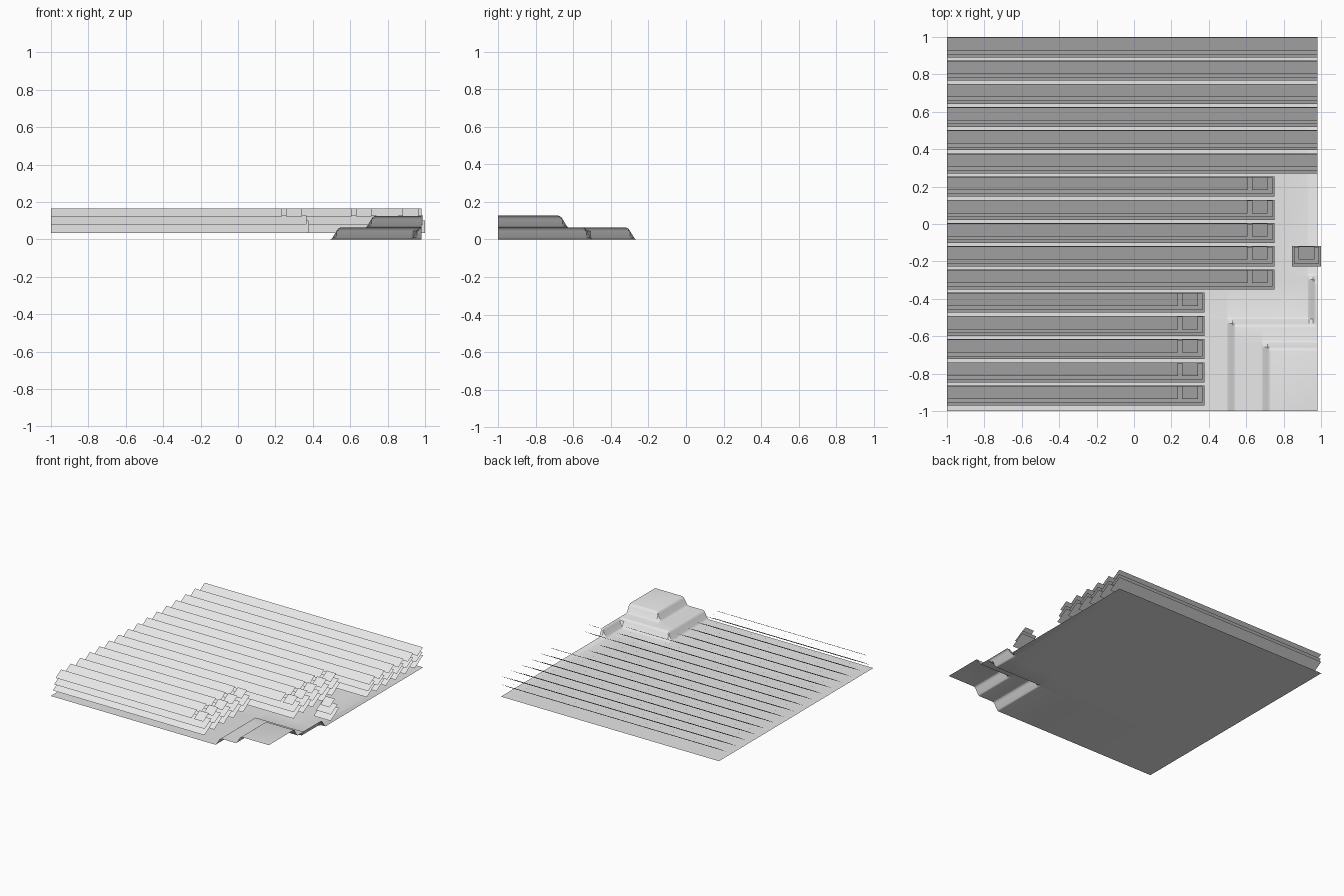
import bpy, bmesh, math

if "Cube" in bpy.data.objects:
    bpy.data.objects.remove(bpy.data.objects["Cube"])


def material(name, rgb):
    m = bpy.data.materials.new(name)
    m.diffuse_color = (*rgb, 1)
    m.use_nodes = True
    m.node_tree.nodes["Principled BSDF"].inputs["Base Color"].default_value = m.diffuse_color
    return m


GREY = material("plain grey", (0.8, 0.8, 0.8))


def finish(name, bm):
    mesh = bpy.data.meshes.new(name)
    bm.to_mesh(mesh)
    bm.free()
    mesh.materials.append(GREY)
    ob = bpy.data.objects.new(name, mesh)
    bpy.context.collection.objects.link(ob)
    return ob


# Ground: one thin sheet with two rounded terraces and a side bank
SLOPE = [(0, 0), (.005, .002), (.011, .008), (.033, .045),
         (.041, .056), (.048, .061), (.055, .063)]


def rise(d):
    for (a, p), (b, q) in zip(SLOPE, SLOPE[1:]):
        if d <= b:
            return p + (q - p) * max(0, d - a) / (b - a)
    return SLOPE[-1][1]


LOW, HIGH, BANK = (.494, -.498), (.68, -.624), (.925, -.265)


def height(x, y):
    low, high, bank = (rise(min(x - cx, cy - y)) for cx, cy in (LOW, HIGH, BANK))
    return max(low, bank) + high


corners = (LOW, HIGH, BANK)
xs = sorted({-1, .98} | {round(c[0] + s[0], 4) for c in corners for s in SLOPE})
ys = sorted({-1, 1} | {round(c[1] - s[0], 4) for c in corners for s in SLOPE})
bm = bmesh.new()
grid = [[bm.verts.new((x, y, height(x, y))) for x in xs] for y in ys]
for r0, r1 in zip(grid, grid[1:]):
    for i in range(len(xs) - 1):
        bm.faces.new((r0[i], r0[i + 1], r1[i + 1], r1[i]))
ground = finish("ground_terraces", bm)
bpy.context.view_layer.objects.active = ground
ground.select_set(True)
bpy.ops.object.shade_smooth_by_angle(angle=math.radians(32))


# Sloped sheets: three stacked layers per row, facing the front
def sheet(bm, x0, x1, y_back, layer):
    front, back, z0, z1 = layer
    bm.faces.new([bm.verts.new(p) for p in (
        (x0, y_back - front, z0), (x1, y_back - front, z0),
        (x1, y_back - back, z1), (x0, y_back - back, z1))])


# front offset, back offset, low z, high z
BOTTOM = (.107, 0, .034, .100)
MIDDLE = (.092, .004, .078, .128)
TOP = (.072, .002, .123, .166)


def panel_row(name, y, x0, x1, capped, inset_left=0):
    bm = bmesh.new()
    sheet(bm, x0, x1, y, BOTTOM)
    sheet(bm, x0 + inset_left, x1 - (.01 if capped else 0), y, MIDDLE)
    if capped:
        # small separate end square on the top layer
        sheet(bm, x1 - .120, x1 - .035, y, TOP)
        if x1 - x0 > .3:
            sheet(bm, x0, x1 - .142, y, TOP)
    else:
        sheet(bm, x0, x1, y, TOP)
    finish(name, bm)


for i in range(16):
    end = .98 if i < 6 else .75 if i < 11 else .376
    panel_row(f"panel_row_{i + 1}", .998 - .1241 * i, -1, end, i >= 6)
panel_row("small_panel", .998 - .1241 * 9, .845, 1.0, True, .01)
